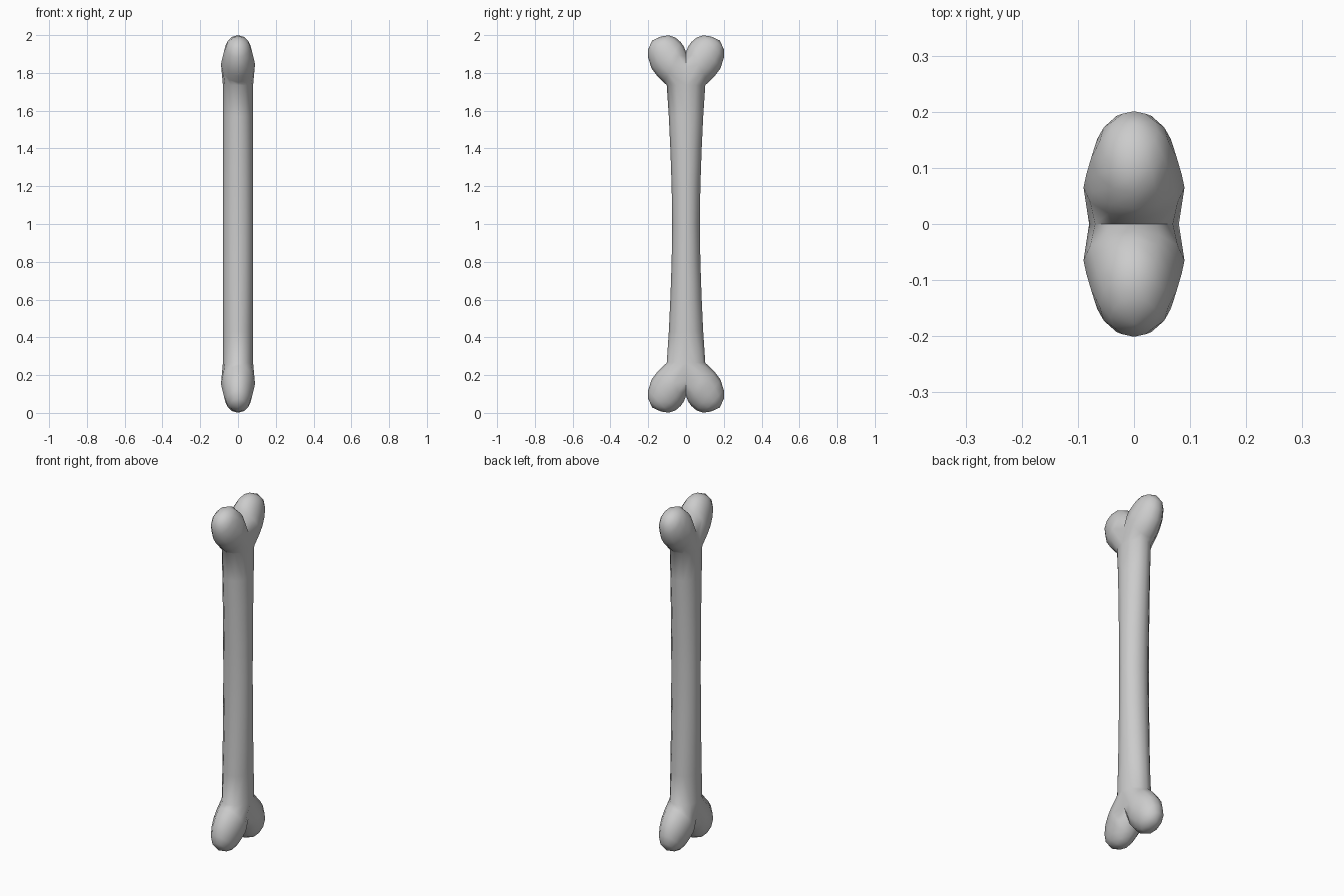
import bpy, bmesh, math

if "Cube" in bpy.data.objects:
    bpy.data.objects.remove(bpy.data.objects["Cube"])

N = 12
ANG = [2 * math.pi * i / N for i in range(N)]
bm = bmesh.new()


def snap(v):
    return 0.0 if abs(v) < 1e-6 else v


def bridge(r0, r1, closed):
    n = len(r0)
    for i in range(n if closed else n - 1):
        j = (i + 1) % n
        bm.faces.new((r0[i], r0[j], r1[j], r1[i]))


# Shaft: one quarter of the bone (y >= 0, upper half), z measured from the middle
shaft = [(0.0, 0.073), (0.20, 0.076), (0.40, 0.083), (0.57, 0.091), (0.735, 0.102)]
prev = None
for z, ry in shaft:
    ring = [bm.verts.new((0.08 * math.cos(a), snap(ry * math.sin(a)), z))
            for a in ANG[:N // 2 + 1]]
    if prev:
        bridge(prev, ring, False)
    prev = ring

# Crease arch between the two knobs closes the half ring into a loop
arch = [bm.verts.new((0.08 * math.cos(a), 0, 0.75 + 0.16 * abs(math.sin(a))))
        for a in ANG[N // 2 + 1:]]
prev = prev + arch

# Knob: elliptical rings spanning upper and lower outline points (y, z), half width in x
knob = [((0.012, 0.94), (0.118, 0.75), 0.090),
        ((0.027, 0.962), (0.15, 0.78), 0.085),
        ((0.055, 0.986), (0.183, 0.825), 0.076),
        ((0.09, 0.999), (0.20, 0.88), 0.062),
        ((0.132, 0.993), (0.201, 0.925), 0.042)]
for (ya, za), (yb, zb), w in knob:
    ring = []
    for a in ANG:
        s = math.sin(a)
        ring.append(bm.verts.new((w * math.cos(a),
                                  (ya + yb) / 2 + s * (yb - ya) / 2,
                                  (za + zb) / 2 + s * (zb - za) / 2)))
    bridge(prev, ring, True)
    prev = ring
tip = bm.verts.new((0, 0.178, 0.972))
for i in range(N):
    bm.faces.new((prev[i], prev[(i + 1) % N], tip))

bmesh.ops.recalc_face_normals(bm, faces=bm.faces)
mesh = bpy.data.meshes.new("bone")
bm.to_mesh(mesh)
bm.free()
bone = bpy.data.objects.new("bone", mesh)
bone.location.z = 1.0
bpy.context.collection.objects.link(bone)
bpy.context.view_layer.objects.active = bone
bone.select_set(True)

# Mirror the quarter to both knobs and both ends
mirror = bone.modifiers.new("mirror", 'MIRROR')
mirror.use_axis = (False, True, True)
mirror.use_clip = True
mirror.merge_threshold = 0.0005
bpy.ops.object.modifier_apply(modifier="mirror")

bm = bmesh.new()
bm.from_mesh(mesh)
bmesh.ops.recalc_face_normals(bm, faces=bm.faces)
bm.to_mesh(mesh)
bm.free()
bpy.ops.object.shade_smooth_by_angle(angle=math.radians(60))
